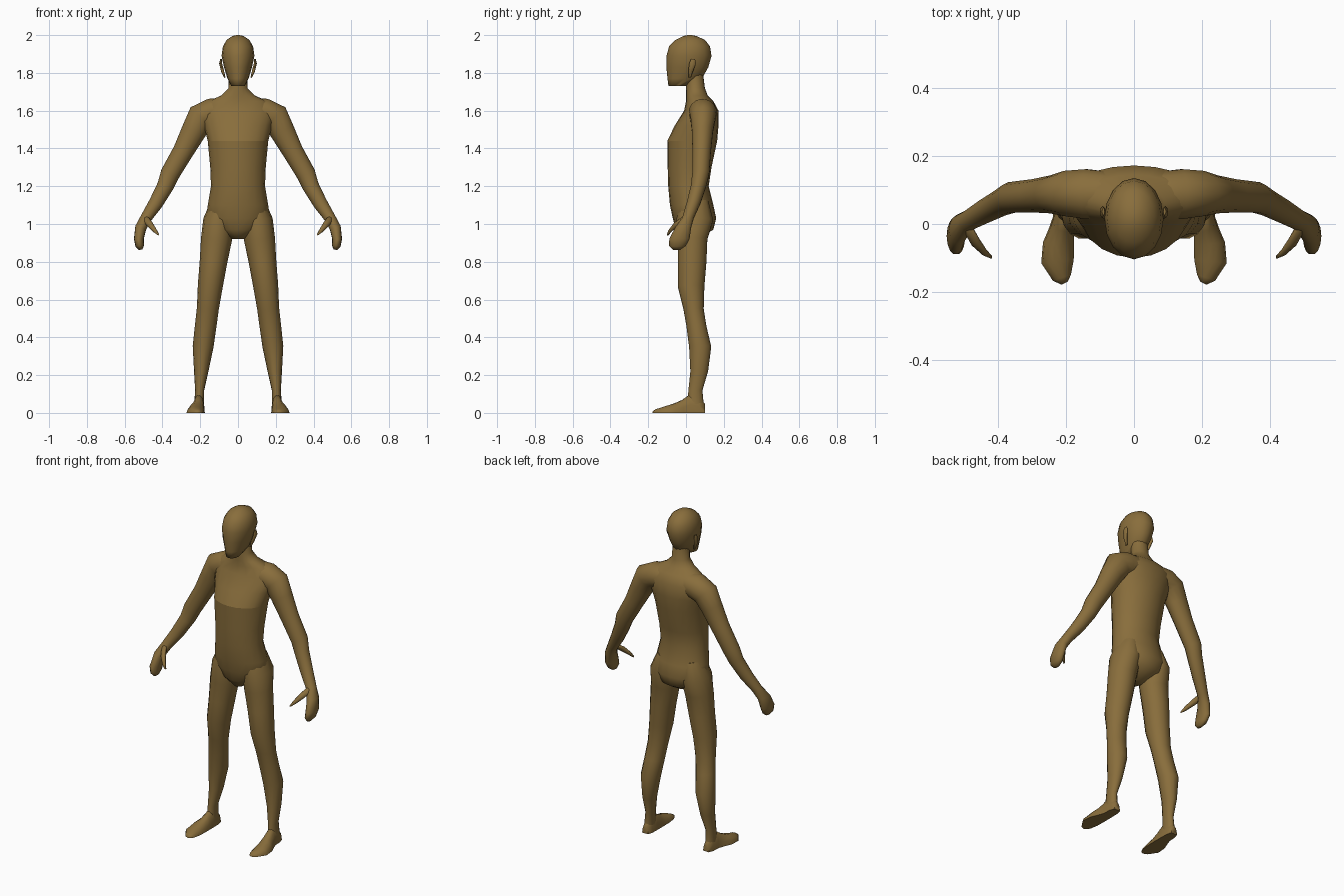
import bpy
import bmesh
import math
from mathutils import Vector

old = bpy.data.objects.get("Cube")
if old:
    bpy.data.objects.remove(old, do_unlink=True)

# Single skin colour
skin = bpy.data.materials.new("olive_brown")
skin.use_nodes = True
colour = (0.25, 0.155, 0.045, 1)
skin.diffuse_color = colour
skin.node_tree.nodes["Principled BSDF"].inputs["Base Color"].default_value = colour

FORWARD = Vector((0, 1, 0))
UP = Vector((0, 0, 1))


def loft(name, rings, depth_axis=FORWARD, sides=14, side=1, sharp=70, crease=None):
    """Skin a tube over rings of (x, y, z, half_width, half_depth).

    Each ring stands across the path; crease is the height of a hard front ridge.
    """
    bm = bmesh.new()
    centres = [Vector(ring[:3]) for ring in rings]
    loops = []
    for i, ring in enumerate(rings):
        following = centres[min(i + 1, len(rings) - 1)]
        tangent = following - centres[max(i - 1, 0)]
        across = depth_axis.cross(tangent).normalized()
        loop = []
        for k in range(sides):
            angle = math.tau * k / sides
            point = (centres[i]
                     + across * ring[3] * math.cos(angle)
                     + depth_axis * ring[4] * math.sin(angle))
            loop.append(bm.verts.new((side * point.x, point.y, max(point.z, 0))))
        loops.append(loop)
    for lower, upper in zip(loops, loops[1:]):
        for k in range(sides):
            n = (k + 1) % sides
            bm.faces.new((lower[k], lower[n], upper[n], upper[k]))
    bm.faces.new(loops[0])
    bm.faces.new(loops[-1])
    bmesh.ops.remove_doubles(bm, verts=bm.verts, dist=0.0005)
    bmesh.ops.recalc_face_normals(bm, faces=bm.faces)

    # Smooth skin with hard edges only at real corners
    for face in bm.faces:
        face.smooth = True
    for edge in bm.edges:
        edge.smooth = edge.calc_face_angle(0) < math.radians(sharp)
        if crease and all(abs(v.co.z - crease) < 0.002 and v.co.y < 0 for v in edge.verts):
            edge.smooth = False

    mesh = bpy.data.meshes.new(name)
    bm.to_mesh(mesh)
    bm.free()
    mesh.materials.append(skin)
    obj = bpy.data.objects.new(name, mesh)
    bpy.context.collection.objects.link(obj)
    return obj


def centred(profile):
    """Turn (height, half_width, front, back) rows into upright rings on x = 0."""
    return [(0, (front + back) / 2, z, width, (back - front) / 2)
            for z, width, front, back in profile]


def upright_loft(name, profile, **options):
    """Loft level rings one above another, keeping each ring horizontal."""
    obj = loft(name, [(0, 0, z, w, d) for _, _, z, w, d in centred(profile)], **options)
    heights = {round(row[0], 4): (row[2] + row[3]) / 2 for row in profile}
    for vertex in obj.data.vertices:
        vertex.co.y += heights[round(vertex.co.z, 4)]
    return obj


def pair(part, rings, **options):
    """Build a left part and its mirrored right twin."""
    for label, side in (("left", 1), ("right", -1)):
        loft(label + "_" + part, rings, side=side, **options)


# Torso running up into the neck
upright_loft("torso_and_neck", [
    (.92, .03, -.02, .06),
    (.97, .12, -.055, .145),
    (1.03, .17, -.07, .16),
    (1.1, .16, -.085, .145),
    (1.2, .143, -.094, .12),
    (1.3, .147, -.097, .135),
    (1.44, .16, -.099, .165),
    (1.52, .18, -.06, .172),
    (1.6, .2, -.01, .172),
    (1.65, .155, 0, .145),
    (1.68, .09, 0, .115),
    (1.72, .05, 0, .1),
    (1.8, .048, 0, .09),
], sides=20, crease=1.44)

# Head with a flat jaw
upright_loft("head", [
    (1.73, .036, -.093, 0),
    (1.77, .056, -.098, .085),
    (1.83, .074, -.104, .118),
    (1.89, .087, -.103, .135),
    (1.94, .08, -.09, .127),
    (1.975, .06, -.055, .1),
    (1.995, .03, -.015, .055),
    (2, .008, .01, .03),
], sides=16, sharp=60)

pair("ear", [
    (.07, .02, 1.775, .004, .006),
    (.082, .025, 1.81, .008, .013),
    (.092, .035, 1.85, .008, .018),
    (.09, .037, 1.873, .004, .011),
], sides=8)

# Arm from inside the chest to the wrist, ending in a mitten hand
pair("arm_and_hand", [
    (.07, .085, 1.595, .07, .07),
    (.14, .088, 1.59, .075, .075),
    (.195, .09, 1.565, .077, .068),
    (.235, .087, 1.49, .066, .057),
    (.29, .083, 1.385, .055, .05),
    (.36, .078, 1.265, .051, .046),
    (.385, .066, 1.2, .044, .041),
    (.435, .04, 1.11, .038, .037),
    (.488, .01, 1.03, .03, .031),
    (.515, -.015, .98, .03, .043),
    (.525, -.035, .92, .026, .055),
    (.52, -.045, .885, .023, .045),
    (.515, -.05, .864, .01, .02),
])

pair("thumb", [
    (.495, .0, 1.035, .018, .018),
    (.468, -.05, 1.0, .017, .018),
    (.44, -.083, .965, .011, .011),
    (.42, -.097, .942, .004, .005),
], sides=8)

# Leg from inside the hip to the ankle
pair("leg", [
    (.085, .045, 1.12, .055, .075),
    (.103, .046, 1.02, .081, .1),
    (.114, .035, .92, .082, .08),
    (.13, .033, .8, .073, .077),
    (.147, .027, .67, .066, .072),
    (.16, .04, .55, .058, .055),
    (.171, .055, .46, .057, .054),
    (.185, .075, .35, .055, .06),
    (.195, .07, .22, .038, .048),
    (.203, .05, .12, .024, .038),
    (.206, .05, .04, .026, .045),
])

# Foot: half rings from heel to toe, resting flat on the floor
pair("foot", [
    (.205, .1, 0, .02, .05),
    (.206, .07, 0, .029, .085),
    (.207, .02, 0, .031, .1),
    (.213, -.02, 0, .038, .07),
    (.222, -.06, 0, .046, .052),
    (.225, -.11, 0, .048, .036),
    (.212, -.158, 0, .028, .02),
    (.204, -.174, 0, .01, .01),
], depth_axis=UP)
